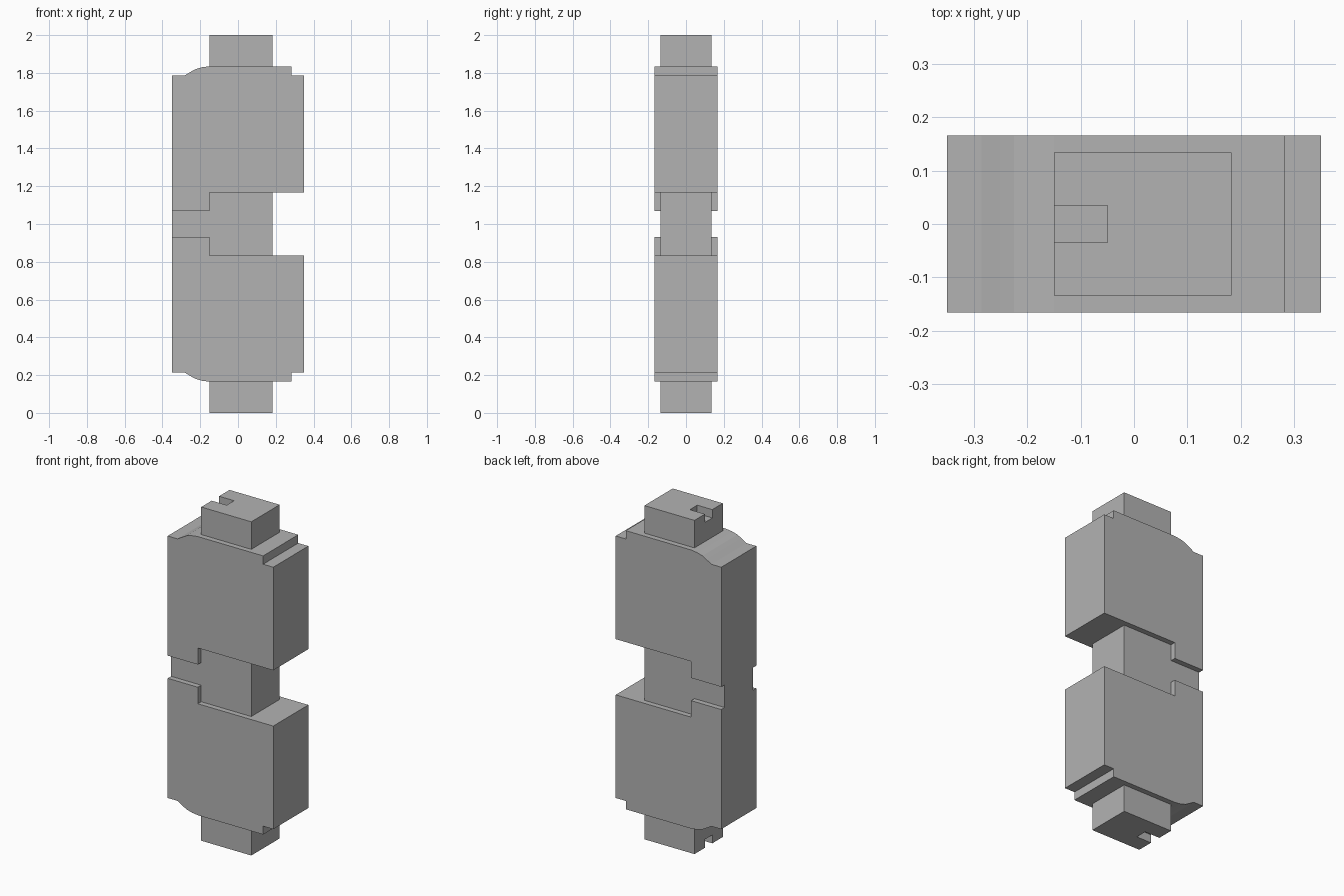
import bpy
import bmesh

cube = bpy.data.objects.get("Cube")
if cube:
    bpy.data.objects.remove(cube, do_unlink=True)

grey = bpy.data.materials.new("plain grey")
grey.use_nodes = True
colour = (0.45, 0.45, 0.45, 1)
grey.diffuse_color = colour
grey.node_tree.nodes["Principled BSDF"].inputs["Base Color"].default_value = colour

MID = 1.0  # height of the mirror plane


def extrude_profile(name, points, half_depth):
    """Solid from an x-z outline, with its origin on the mirror plane."""
    bm = bmesh.new()
    face = bm.faces.new([bm.verts.new((x, -half_depth, z - MID)) for x, z in points])
    grown = bmesh.ops.extrude_face_region(bm, geom=[face])["geom"]
    verts = [v for v in grown if isinstance(v, bmesh.types.BMVert)]
    bmesh.ops.translate(bm, verts=verts, vec=(0, 2 * half_depth, 0))
    bmesh.ops.recalc_face_normals(bm, faces=bm.faces)
    mesh = bpy.data.meshes.new(name)
    bm.to_mesh(mesh)
    bm.free()
    mesh.materials.append(grey)
    obj = bpy.data.objects.new(name, mesh)
    obj.location.z = MID
    bpy.context.scene.collection.objects.link(obj)
    return obj


def mirror_vertical(obj):
    mod = obj.modifiers.new("Mirror", "MIRROR")
    mod.use_axis = (False, False, True)
    mod.use_mirror_merge = False


# Upper and lower housings: stepped on one shoulder, curved on the other
housing = extrude_profile("housings", [
    (-0.35, 1.068), (-0.15, 1.068), (-0.15, 1.167), (0.35, 1.167),
    (0.35, 1.785), (0.283, 1.785), (0.283, 1.835), (-0.15, 1.835),
    (-0.19, 1.83), (-0.225, 1.82), (-0.25, 1.806), (-0.285, 1.785),
    (-0.35, 1.785)], 0.166)
mirror_vertical(housing)

# Core column through both housings, with the side bridge at the middle
core = extrude_profile("core_column", [
    (-0.15, 0), (0.182, 0), (0.182, 2), (-0.15, 2),
    (-0.15, 1.068), (-0.35, 1.068), (-0.35, 0.932), (-0.15, 0.932)], 0.134)

# Slots cut into both ends of the column
cutter = extrude_profile("slot_cutter", [
    (-0.2, 1.95), (-0.05, 1.95), (-0.05, 2.1), (-0.2, 2.1)], 0.035)
mirror_vertical(cutter)
cutter.hide_render = True
cutter.display_type = "WIRE"

slots = core.modifiers.new("Slots", "BOOLEAN")
slots.operation = "DIFFERENCE"
slots.solver = "EXACT"
slots.object = cutter
cutter.hide_set(True)
